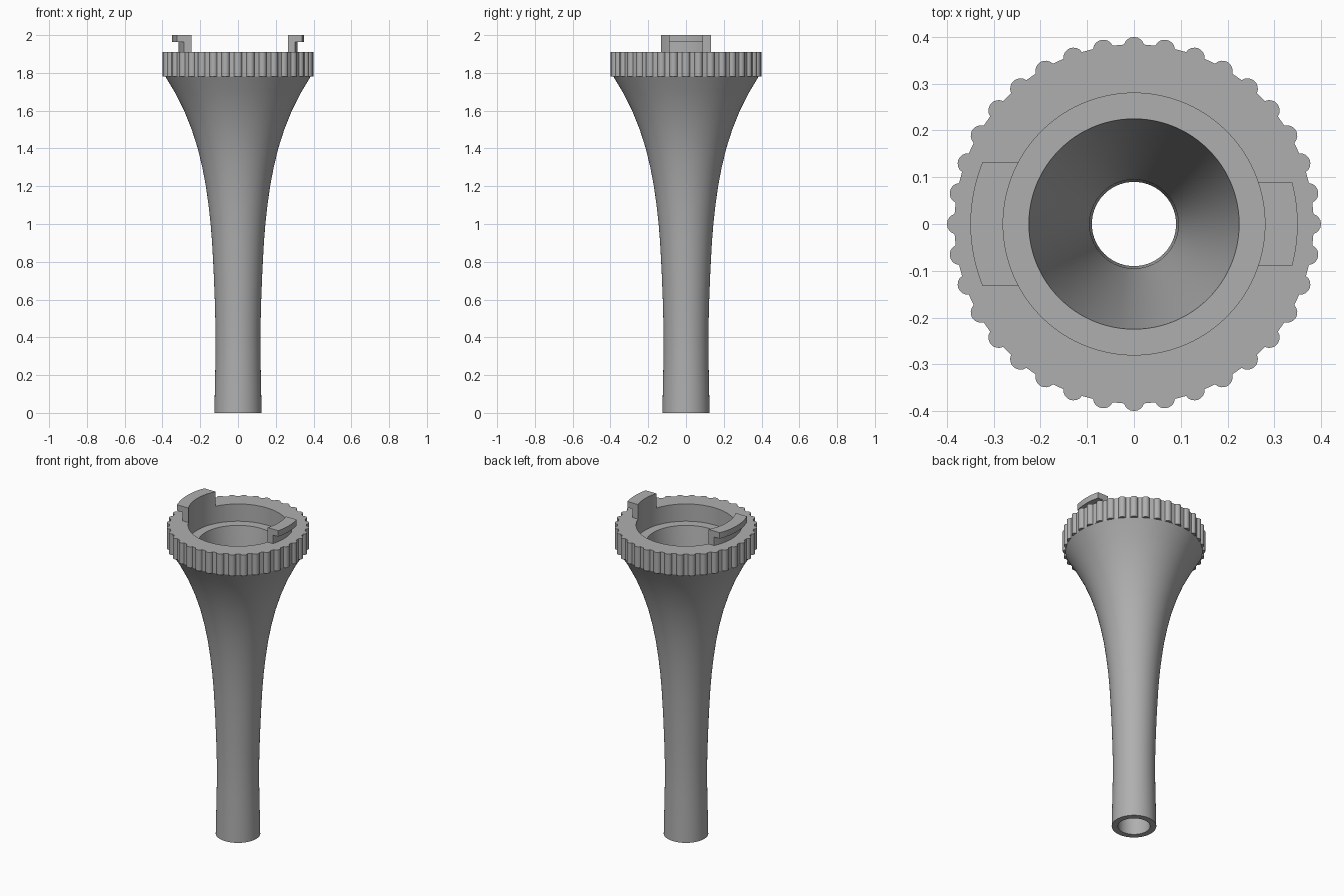
import bpy, bmesh
from math import sin, cos, pi, sqrt, radians

if "Cube" in bpy.data.objects:
    bpy.data.objects.remove(bpy.data.objects["Cube"])

grey = bpy.data.materials.new("dark_grey")
grey.diffuse_color = (.43, .43, .43, 1)
grey.use_nodes = True
grey.node_tree.nodes["Principled BSDF"].inputs["Base Color"].default_value = grey.diffuse_color


def make_object(name, bm, smooth_angle=30):
    bmesh.ops.recalc_face_normals(bm, faces=bm.faces)
    mesh = bpy.data.meshes.new(name)
    bm.to_mesh(mesh)
    bm.free()
    mesh.materials.append(grey)
    ob = bpy.data.objects.new(name, mesh)
    bpy.context.collection.objects.link(ob)
    bpy.ops.object.select_all(action='DESELECT')
    ob.select_set(True)
    bpy.context.view_layer.objects.active = ob
    bpy.ops.object.shade_smooth_by_angle(angle=radians(smooth_angle))
    return ob


def skin(bm, loops, close_rows):
    """Join equal-length loops of points into a closed tube of quads."""
    rows = [[bm.verts.new(p) for p in loop] for loop in loops]
    n = len(rows[0])
    pairs = list(zip(rows, rows[1:]))
    if close_rows:
        pairs.append((rows[-1], rows[0]))
    for a, b in pairs:
        for i in range(n):
            j = (i + 1) % n
            bm.faces.new((a[i], a[j], b[j], b[i]))
    return rows


def circle(r, z, n=96):
    return [(r * cos(2 * pi * i / n), r * sin(2 * pi * i / n), z) for i in range(n)]


# Flared hollow horn: outer curve up, shelf, then funnel and bore down
outer = [(.125, 0), (.122, .15), (.119, .3), (.119, .45), (.123, .6), (.129, .75),
         (.137, .9), (.145, 1.0), (.156, 1.1), (.17, 1.2), (.189, 1.3), (.213, 1.4),
         (.245, 1.5), (.285, 1.6), (.336, 1.7), (.384, 1.78)]
inner = [(.283, 1.782), (.283, 1.803), (.225, 1.803), (.095, .95), (.09, 0)]
bm = bmesh.new()
skin(bm, [circle(r, z) for r, z in outer + inner], True)
make_object("horn_body", bm)

# Knurled grip ring: 36 rounded ribs around a plain bore
BUMPS, STEPS, CENTRE, RIB, VALLEY = 36, 8, .378, .022, .384
rim = []
for k in range(BUMPS):
    a = 2 * pi * k / BUMPS
    for s in range(STEPS + 1):
        t = radians(75) * (2 * s / STEPS - 1)
        u, v = CENTRE + RIB * cos(t), RIB * sin(t)
        rim.append((u * cos(a) - v * sin(a), u * sin(a) + v * cos(a)))
    m = a + pi / BUMPS
    rim.append((VALLEY * cos(m), VALLEY * sin(m)))
bore = [(x * .28 / sqrt(x * x + y * y), y * .28 / sqrt(x * x + y * y)) for x, y in rim]
Z0, Z1 = 1.78, 1.91
bm = bmesh.new()
skin(bm, [[(x, y, z) for x, y in pts]
          for pts, z in ((rim, Z0), (rim, Z1), (bore, Z1), (bore, Z0))], True)
make_object("grip_ring", bm)


# Bayonet hooks: an L section swept along the ring, cut square at both ends
def hook(name, side, half_width, n=16):
    section = [(.28, Z1), (.315, Z1), (.315, 1.963), (.35, 1.963), (.35, 2), (.28, 2)]
    loops = []
    for i in range(n + 1):
        y = half_width * (2 * i / n - 1)
        loops.append([(side * sqrt(r * r - y * y), y, z) for r, z in section])
    bm = bmesh.new()
    rows = skin(bm, loops, False)
    bm.faces.new(rows[0])
    bm.faces.new(rows[-1])
    make_object(name, bm)


hook("wide_hook", -1, .133)
hook("narrow_hook", 1, .09)
